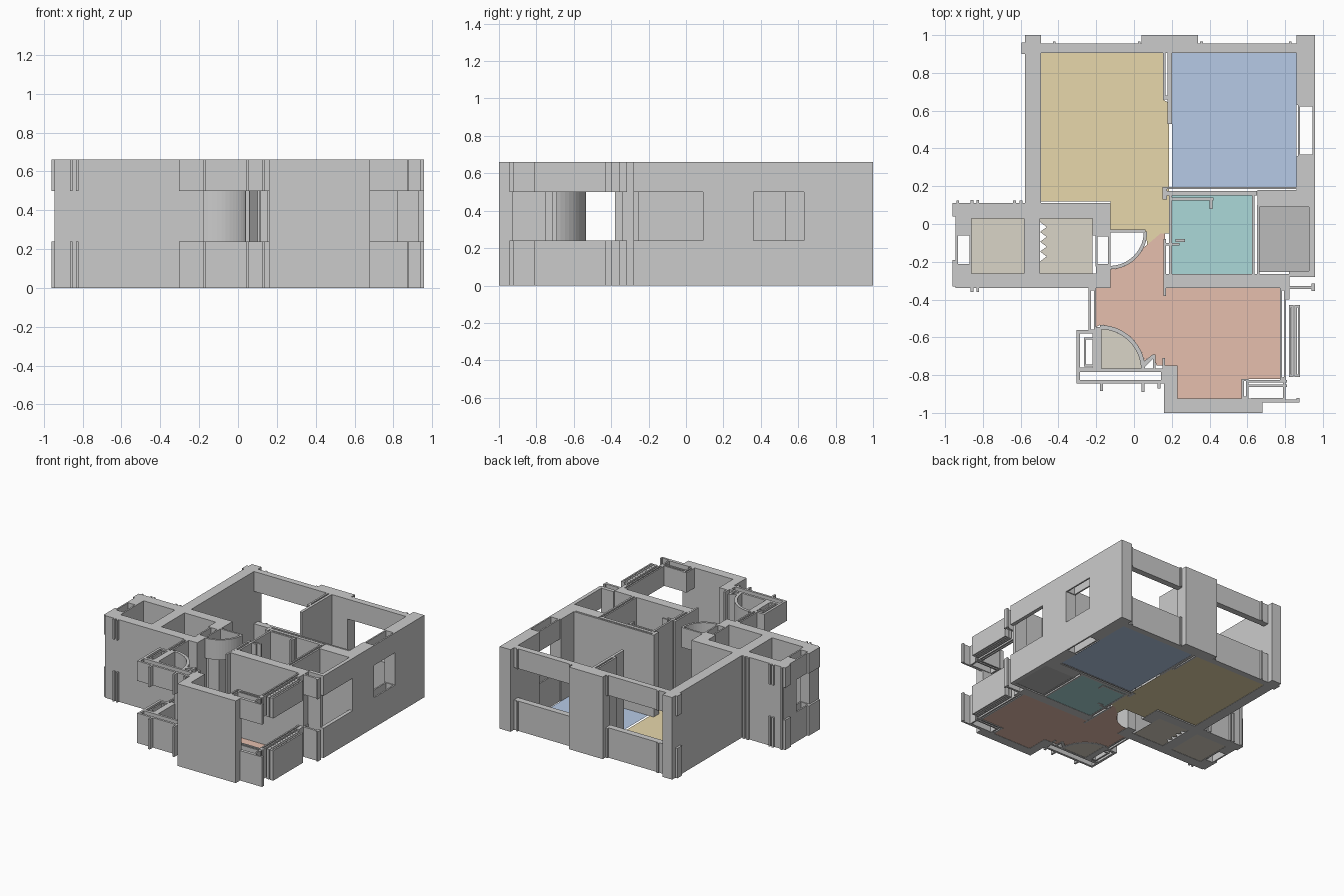
import bpy, bmesh
from math import sin, cos, radians

TOP, SILL, HEAD = 0.66, 0.24, 0.50
FULL, LOW, HIGH = (0, TOP), (0, SILL), (HEAD, TOP)


def prism(name, pts, spans):
    """Extrude a plan outline over one or more height ranges."""
    bm = bmesh.new()
    for z0, z1 in spans:
        f = bm.faces.new([bm.verts.new((x, y, z0)) for x, y in pts])
        up = bmesh.ops.extrude_face_region(bm, geom=[f])["geom"]
        vs = [v for v in up if isinstance(v, bmesh.types.BMVert)]
        bmesh.ops.translate(bm, verts=vs, vec=(0, 0, z1 - z0))
    bmesh.ops.recalc_face_normals(bm, faces=bm.faces)
    me = bpy.data.meshes.new(name)
    bm.to_mesh(me)
    bm.free()
    ob = bpy.data.objects.new(name, me)
    bpy.context.collection.objects.link(ob)
    return ob


def rect(x0, x1, y0, y1):
    return [(x0, y0), (x1, y0), (x1, y1), (x0, y1)]


def walls(name, boxes, spans=(FULL,)):
    for b in boxes:
        prism(name, rect(*b), spans)


def frame(name, x0, x1, y0, y1, spans, t=0.012):
    """Hollow rectangular strip."""
    walls(name, [(x0, x1, y0, y0 + t), (x0, x1, y1 - t, y1),
                 (x0, x0 + t, y0 + t, y1 - t), (x1 - t, x1, y0 + t, y1 - t)], spans)


def arc(cx, cy, r, a0, a1, n=14):
    return [(cx + r * cos(radians(a0 + (a1 - a0) * i / n)),
             cy + r * sin(radians(a0 + (a1 - a0) * i / n))) for i in range(n + 1)]


def floor(name, pts, mat):
    me = bpy.data.meshes.new(name)
    me.from_pydata([(x, y, 0.002) for x, y in pts], [], [list(range(len(pts)))])
    bm = bmesh.new()
    bm.from_mesh(me)
    bmesh.ops.recalc_face_normals(bm, faces=bm.faces)
    if bm.faces[:][0].normal.z < 0:
        bmesh.ops.reverse_faces(bm, faces=bm.faces[:])
    bm.to_mesh(me)
    bm.free()
    ob = bpy.data.objects.new(name, me)
    bpy.context.collection.objects.link(ob)
    me.materials.append(mat)


def colour(name, r, g, b):
    m = bpy.data.materials.new(name)
    m.diffuse_color = (r, g, b, 1)
    return m


WIN = (LOW, HIGH)

# Outer walls of the two back rooms
walls("back_room_wall", [
    (-0.577, -0.492, 0.11, 1.0), (0.04, 0.34, 0.905, 1.0),
    (0.86, 0.957, 0.63, 1.0), (0.86, 0.957, 0.18, 0.36), (0.655, 0.957, 0.09, 0.18)])
walls("back_window", [(-0.492, 0.04, 0.905, 0.955), (0.34, 0.86, 0.905, 0.955),
                      (-0.595, -0.577, 0.90, 0.96)], WIN)
for x in (-0.43, 0.02, 0.35, 0.82):
    walls("back_window_tick", [(x, x + 0.015, 0.955, 0.967)], WIN)
frame("right_window", 0.868, 0.957, 0.355, 0.635, WIN)

# Partitions between the back rooms
walls("back_partition", [
    (0.153, 0.167, 0.66, 0.905), (0.178, 0.2, 0.53, 0.905), (0.167, 0.178, 0.66, 0.68),
    (0.155, 0.86, 0.185, 0.197), (0.15, 0.65, 0.15, 0.175), (0.15, 0.175, 0.13, 0.195)])

# Bathroom and shaft
walls("bath_wall", [
    (0.185, 0.2, -0.27, 0.15), (0.155, 0.169, -0.38, -0.08), (0.155, 0.24, -0.115, -0.1),
    (0.22, 0.27, -0.095, -0.08), (0.2, 0.42, 0.125, 0.14), (0.4, 0.415, 0.08, 0.125),
    (0.625, 0.637, -0.27, 0.15), (0.65, 0.664, -0.27, 0.1), (0.17, 0.82, -0.34, -0.265),
    (0.82, 0.93, -0.28, -0.25)])
walls("shaft_window", [(0.927, 0.957, -0.28, 0.09)], WIN)

# Left wing
walls("left_wing_wall", [
    (-0.945, -0.125, 0.03, 0.11), (-0.945, -0.125, -0.34, -0.262),
    (-0.582, -0.497, -0.262, 0.03), (-0.22, -0.125, -0.06, 0.03),
    (-0.2, -0.125, -0.262, -0.215), (-0.945, -0.86, -0.055, 0.03),
    (-0.945, -0.86, -0.262, -0.22)])
frame("left_wing_window", -0.945, -0.86, -0.225, -0.05, WIN)
walls("left_wing_trim", [(-0.96, -0.94, y, y + 0.07) for y in (-0.33, -0.26, 0.04)], WIN)
walls("left_wing_trim", [(x, x + 0.014, y, y + 0.022) for x in (-0.865, -0.835)
                         for y in (-0.36, 0.105)], WIN)
walls("left_wing_trim", [(x, x + 0.014, 0.105, 0.125) for x in (-0.94, -0.64, -0.605)])

# Inner door: only the part above the opening
frame("inner_door_head", -0.205, -0.125, -0.225, -0.055, (HIGH,))
prism("inner_door_arc", arc(-0.13, -0.04, 0.2, -90, 0) + arc(-0.13, -0.04, 0.182, 0, -90), (HIGH,))
walls("inner_door_top", [(-0.125, 0.06, -0.045, -0.03)], (HIGH,))

# Front bay
walls("front_bay_wall", [(0.16, 0.68, -1.0, -0.925), (0.16, 0.23, -0.925, -0.75)])
frame("bay_side_window", 0.57, 0.605, -0.925, -0.82, WIN)
walls("bay_corner_window", [
    (0.605, 0.81, -0.838, -0.825), (0.605, 0.81, -0.862, -0.85), (0.62, 0.8, -0.93, -0.92),
    (0.68, 0.875, -0.945, -0.93), (0.79, 0.802, -0.93, -0.81), (0.86, 0.875, -0.93, -0.92)], WIN)

# Living room right window
frame("living_window", 0.772, 0.805, -0.825, -0.34, WIN)
frame("living_window_outer", 0.82, 0.845, -0.81, -0.43, WIN)
frame("living_window_outer", 0.85, 0.88, -0.81, -0.43, WIN)
walls("living_window_trim", [
    (0.8, 0.822, -0.40, -0.28), (0.82, 0.957, -0.345, -0.327), (0.94, 0.957, -0.355, -0.315)], WIN)

# Balcony
frame("balcony_left_window", -0.305, -0.2, -0.78, -0.56, WIN, 0.02)
frame("balcony_left_inner", -0.265, -0.205, -0.755, -0.6, WIN)
frame("balcony_front_window", -0.305, 0.16, -0.845, -0.765, WIN, 0.018)
walls("balcony_trim", [(-0.18, -0.165, -0.885, -0.84), (0.04, 0.055, -0.89, -0.84),
                       (0.125, 0.14, -0.87, -0.84)], WIN)
frame("hall_window", -0.24, -0.2, -0.57, -0.34, WIN)
walls("balcony_inner_edge", [(-0.2, -0.172, -0.77, -0.545)], WIN)
prism("balcony_arc", arc(-0.18, -0.775, 0.24, 0, 90) + arc(-0.18, -0.775, 0.218, 90, 0), (FULL,))
prism("balcony_post", [(0.05, -0.73), (0.1, -0.69), (0.115, -0.7), (0.06, -0.755)], (FULL,))
walls("balcony_post", [(0.1, 0.114, -0.765, -0.69), (0.15, 0.165, -0.77, -0.71)])

# Coloured room floors
tan = colour("tan_floor", 0.70, 0.66, 0.57)
floor("yellow_floor", [(-0.492, 0.905), (0.153, 0.905), (0.153, 0.66), (0.185, 0.64), (0.185, -0.05),
                       (0.14, -0.05), (0.07, -0.11), (0.06, -0.03), (-0.125, -0.03),
                       (-0.125, 0.12), (-0.492, 0.12)], colour("yellow_floor", 0.80, 0.68, 0.41))
floor("blue_floor", rect(0.2, 0.86, 0.195, 0.905), colour("blue_floor", 0.47, 0.59, 0.79))
floor("teal_floor", rect(0.2, 0.625, -0.265, 0.15), colour("teal_floor", 0.41, 0.69, 0.69))
floor("shaft_floor", rect(0.664, 0.927, -0.255, 0.09), colour("grey_floor", 0.50, 0.50, 0.50))
floor("living_floor",
      [(-0.2, -0.34), (-0.2, -0.545)] + arc(-0.18, -0.775, 0.24, 90, 12) +
      [(0.1, -0.69), (0.12, -0.75), (0.23, -0.75), (0.23, -0.925), (0.57, -0.925), (0.57, -0.82),
       (0.772, -0.82), (0.772, -0.34), (0.165, -0.34), (0.165, -0.05), (0.14, -0.05)] +
      arc(-0.13, -0.04, 0.2, -25, -90) + [(-0.125, -0.34)],
      colour("red_floor", 0.79, 0.52, 0.42))
floor("left_end_floor", rect(-0.86, -0.582, -0.262, 0.03), tan)
zigzag = [(-0.497 + 0.035 * (i % 2), 0.01 - 0.026 * i) for i in range(9)]
floor("left_middle_floor", [(-0.497, -0.262), (-0.22, -0.262), (-0.22, 0.03), (-0.497, 0.03)] + zigzag, tan)
floor("balcony_floor", [(-0.172, -0.768)] + arc(-0.18, -0.775, 0.218, 2, 88), tan)
